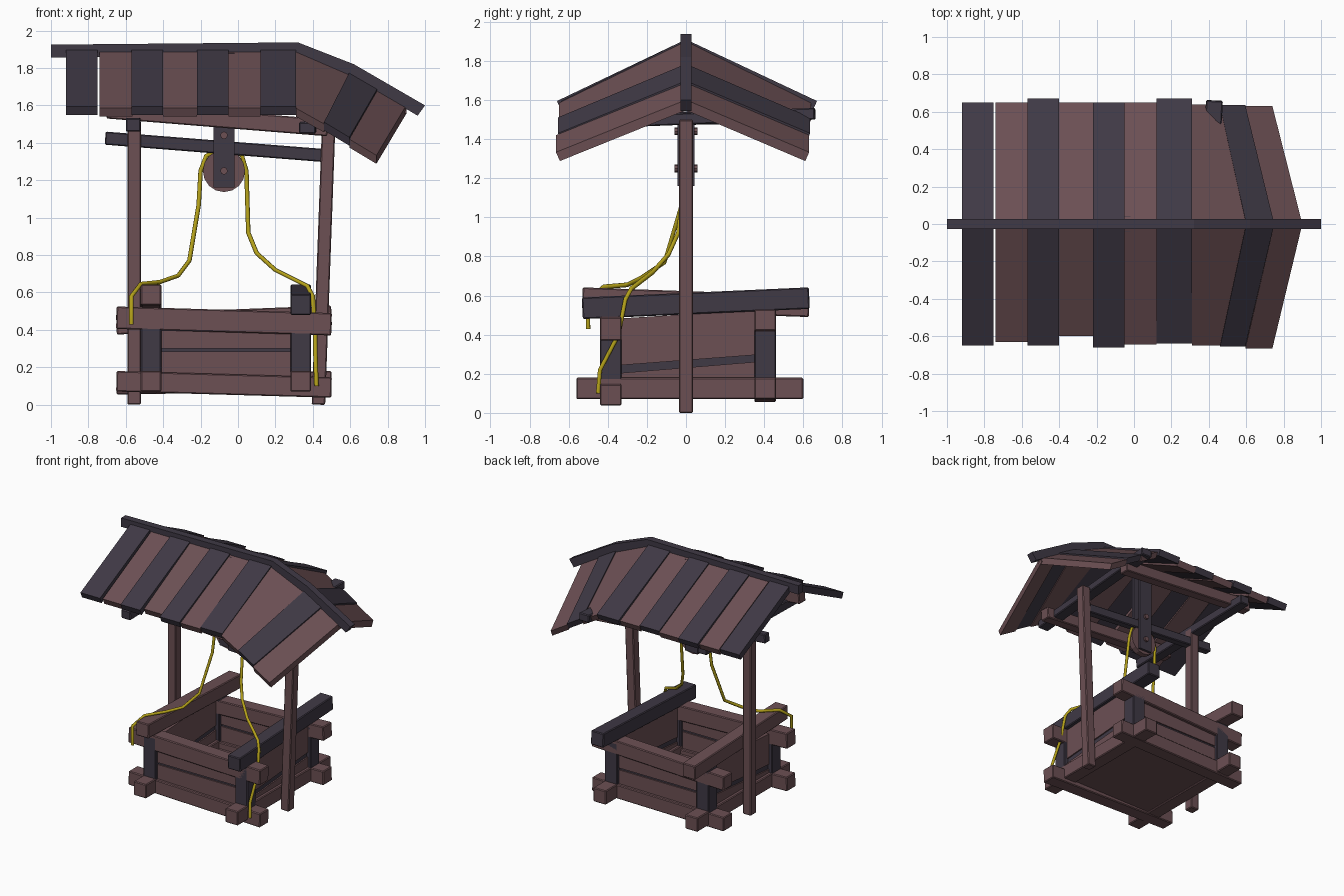
import bpy, bmesh, math
from mathutils import Vector

cube = bpy.data.objects.get("Cube")
if cube:
    bpy.data.objects.remove(cube)


def material(name, colour):
    m = bpy.data.materials.new(name)
    m.use_nodes = True
    m.diffuse_color = (*colour, 1)
    bsdf = next(n for n in m.node_tree.nodes if n.type == 'BSDF_PRINCIPLED')
    bsdf.inputs["Base Color"].default_value = (*colour, 1)
    bsdf.inputs["Roughness"].default_value = 0.9
    return m


BROWN = material("reddish brown wood", (0.15, 0.08, 0.088))
DARK = material("dark slate wood", (0.05, 0.041, 0.06))
YELLOW = material("yellow rope", (0.45, 0.35, 0.01))
BLACK = material("black shaft", (0.008, 0.007, 0.008))


def prism(name, outline, offset, mat, bevel=0):
    """Solid made by sweeping a planar outline along an offset."""
    bm = bmesh.new()
    face = bm.faces.new([bm.verts.new(p) for p in outline])
    ext = bmesh.ops.extrude_face_region(bm, geom=[face])
    moved = [g for g in ext["geom"] if isinstance(g, bmesh.types.BMVert)]
    bmesh.ops.translate(bm, verts=moved, vec=offset)
    bmesh.ops.recalc_face_normals(bm, faces=bm.faces)
    me = bpy.data.meshes.new(name)
    bm.to_mesh(me)
    bm.free()
    me.materials.append(mat)
    ob = bpy.data.objects.new(name, me)
    bpy.context.collection.objects.link(ob)
    if bevel:
        mod = ob.modifiers.new("worn edges", 'BEVEL')
        mod.width, mod.segments = bevel, 1
    return ob


def beam(name, a, b, width, height, mat, bevel=0.006):
    """Rectangular timber from a to b."""
    a, b = Vector(a), Vector(b)
    d = (b - a).normalized()
    ref = Vector((0, 1, 0)) if abs(d.z) > 0.9 else Vector((0, 0, 1))
    side = d.cross(ref).normalized() * width / 2
    up = side.cross(d).normalized() * height / 2
    return prism(name, [a - side - up, a + side - up, a + side + up, a - side + up],
                 b - a, mat, bevel)


def disc(name, centre, radius, depth, sides, mat):
    x, y, z = centre
    ring = [(x + radius * math.cos(2 * math.pi * i / sides), y - depth / 2,
             z + radius * math.sin(2 * math.pi * i / sides)) for i in range(sides)]
    return prism(name, ring, (0, depth, 0), mat)


# Well box: log rings
XL, XR, YF, YB, T = -0.465, 0.335, -0.385, 0.405, 0.11
beam("lower_front_log", (-0.65, YF, 0.125), (0.5, YF, 0.092), T, T, BROWN)
beam("lower_back_log", (-0.65, YB, 0.11), (0.5, YB, 0.125), T, T, BROWN)
beam("upper_front_log", (-0.65, YF, 0.465), (0.5, YF, 0.43), T, 0.12, BROWN)
beam("upper_back_log", (-0.65, YB, 0.43), (0.5, YB, 0.475), T, T, BROWN)
for side, x in (("right", XL), ("left", XR)):
    beam("lower_log_" + side, (x, -0.56, 0.125), (x, 0.6, 0.125), T, T, BROWN)
beam("upper_log_right", (XL, -0.53, 0.587), (XL, 0.63, 0.545), T, T, BROWN)
beam("upper_log_left", (XR, -0.53, 0.535), (XR, 0.63, 0.587), T, T, DARK)

# Corner posts
for x in (XL, XR):
    for y in (YF, YB):
        beam("corner_post", (x, y, 0.1), (x, y, 0.5), T, T, DARK)

# Wall boards with a dark strip between them
for y in (YF, YB):
    beam("wall_board_low", (XL, y, 0.2), (XR, y, 0.2), 0.06, 0.17, BROWN, 0)
    beam("wall_strip", (XL, y, 0.285), (XR, y, 0.285), 0.04, 0.06, DARK, 0)
    beam("wall_board_high", (XL, y, 0.375), (XR, y, 0.375), 0.06, 0.15, BROWN, 0)
for x in (XL, XR):
    yz = lambda *pts: [(x - 0.03, y, z) for y, z in pts]
    prism("side_board_low", yz((YF, 0.1), (YB, 0.1), (YB, 0.265), (YF, 0.2)),
          (0.06, 0, 0), BROWN)
    beam("side_strip", (x, YF, 0.22), (x, YB, 0.285), 0.04, 0.06, DARK, 0)
    prism("side_board_high", yz((YF, 0.24), (YB, 0.3), (YB, 0.53), (YF, 0.48)),
          (0.06, 0, 0), BROWN)

# Floor and shaft bottom
beam("floor", (XL, 0.01, 0.1), (XR, 0.01, 0.1), 0.79, 0.04, BROWN, 0)
beam("shaft_bottom", (-0.34, 0.01, 0.123), (0.21, 0.01, 0.123), 0.55, 0.008, BLACK, 0)

# Roof posts, ties, purlins and roller bar
beam("roof_post_right", (-0.555, 0, 0), (-0.555, 0, 1.52), 0.072, 0.072, BROWN)
beam("roof_post_left", (0.43, 0, 0), (0.485, 0, 1.5), 0.072, 0.072, BROWN)
beam("tie_right", (-0.56, -0.6, 1.495), (-0.56, 0.6, 1.52), 0.08, 0.07, DARK)
beam("tie_left", (0.37, -0.6, 1.48), (0.43, 0.66, 1.53), 0.09, 0.06, DARK)
for y in (-0.45, 0.45):
    beam("purlin", (-0.7, y, 1.575), (0.48, y, 1.48), 0.08, 0.09, BROWN)
beam("roller_bar", (-0.71, 0, 1.425), (0.45, 0, 1.333), 0.06, 0.07, DARK)

# Pulley between two hanger plates
PX, PZ = -0.075, 1.25
disc("pulley_wheel", (PX, 0, PZ), 0.113, 0.045, 16, BROWN)
for y in (-0.035, 0.035):
    beam("pulley_hanger", (PX, y, 1.16), (PX, y, 1.88), 0.11, 0.018, DARK, 0)
for z in (PZ, 1.44):
    disc("pulley_bolt", (PX, 0, z), 0.02, 0.12, 8, BROWN)

# Bent ridge beam
ridge = [(-1, 1.855), (0.3, 1.875), (0.6, 1.76), (0.96, 1.545),
         (1, 1.6), (0.62, 1.82), (0.32, 1.937), (-1, 1.925)]
prism("ridge_beam", [(x, -0.028, z) for x, z in ridge], (0, 0.056, 0), DARK)


# Roof planks: (ridge span, eave span, front reach, back reach)
def ridge_z(x):
    if x < 0.32:
        return 1.9
    return 1.895 - (x - 0.32) * 0.42 if x < 0.6 else 1.775 - (x - 0.6) * 0.58


def eave_z(x):
    return 1.585 if x < 0.32 else 1.585 - (x - 0.32) * 0.6


planks = [((-0.92, -0.75), (-0.92, -0.75), 0.65, 0.65),
          ((-0.74, -0.565), (-0.74, -0.565), 0.63, 0.65),
          ((-0.57, -0.4), (-0.57, -0.4), 0.65, 0.67),
          ((-0.4, -0.22), (-0.4, -0.22), 0.6, 0.65),
          ((-0.22, -0.05), (-0.22, -0.05), 0.66, 0.65),
          ((-0.05, 0.12), (-0.05, 0.12), 0.645, 0.65),
          ((0.12, 0.31), (0.12, 0.31), 0.64, 0.67),
          ((0.31, 0.6), (0.31, 0.46), 0.65, 0.64),
          ((0.6, 0.75), (0.46, 0.595), 0.655, 0.635),
          ((0.75, 0.9), (0.595, 0.74), 0.665, 0.63)]
for i, ((r0, r1), (e0, e1), front, back) in enumerate(planks):
    lift = 0 if i % 2 else 0.01
    for side, reach in ((-1, front), (1, back)):
        top = [(r0, 0, ridge_z(r0) + lift), (r1, 0, ridge_z(r1) + lift),
               (e1, side * reach, eave_z(e1) + lift),
               (e0, side * reach, eave_z(e0) + lift)]
        prism("roof_plank_" + ("front" if side < 0 else "back"), top,
              (0, -side * 0.02, -0.045), BROWN if i % 2 else DARK)

# Rope running over the pulley and down both sides
path = [(-0.57, -0.5, 0.43), (-0.57, -0.5, 0.58), (-0.52, -0.42, 0.645),
        (-0.42, -0.3, 0.655), (-0.32, -0.23, 0.69), (-0.26, -0.11, 0.77),
        (-0.21, -0.02, 1.07), (-0.2, 0, 1.25), (-0.17, 0, 1.33),
        (-0.075, 0, 1.375), (0.02, 0, 1.335), (0.045, 0, 1.25),
        (0.055, -0.04, 0.92), (0.1, -0.09, 0.81), (0.2, -0.17, 0.72),
        (0.37, -0.28, 0.635), (0.4, -0.31, 0.58), (0.412, -0.345, 0.4),
        (0.415, -0.44, 0.22), (0.42, -0.45, 0.1)]
curve = bpy.data.curves.new("rope", 'CURVE')
curve.dimensions = '3D'
curve.bevel_depth, curve.bevel_resolution = 0.012, 1
curve.use_fill_caps = True
spline = curve.splines.new('POLY')
spline.points.add(len(path) - 1)
for point, co in zip(spline.points, path):
    point.co = (*co, 1)
curve.materials.append(YELLOW)
bpy.context.collection.objects.link(bpy.data.objects.new("rope", curve))
